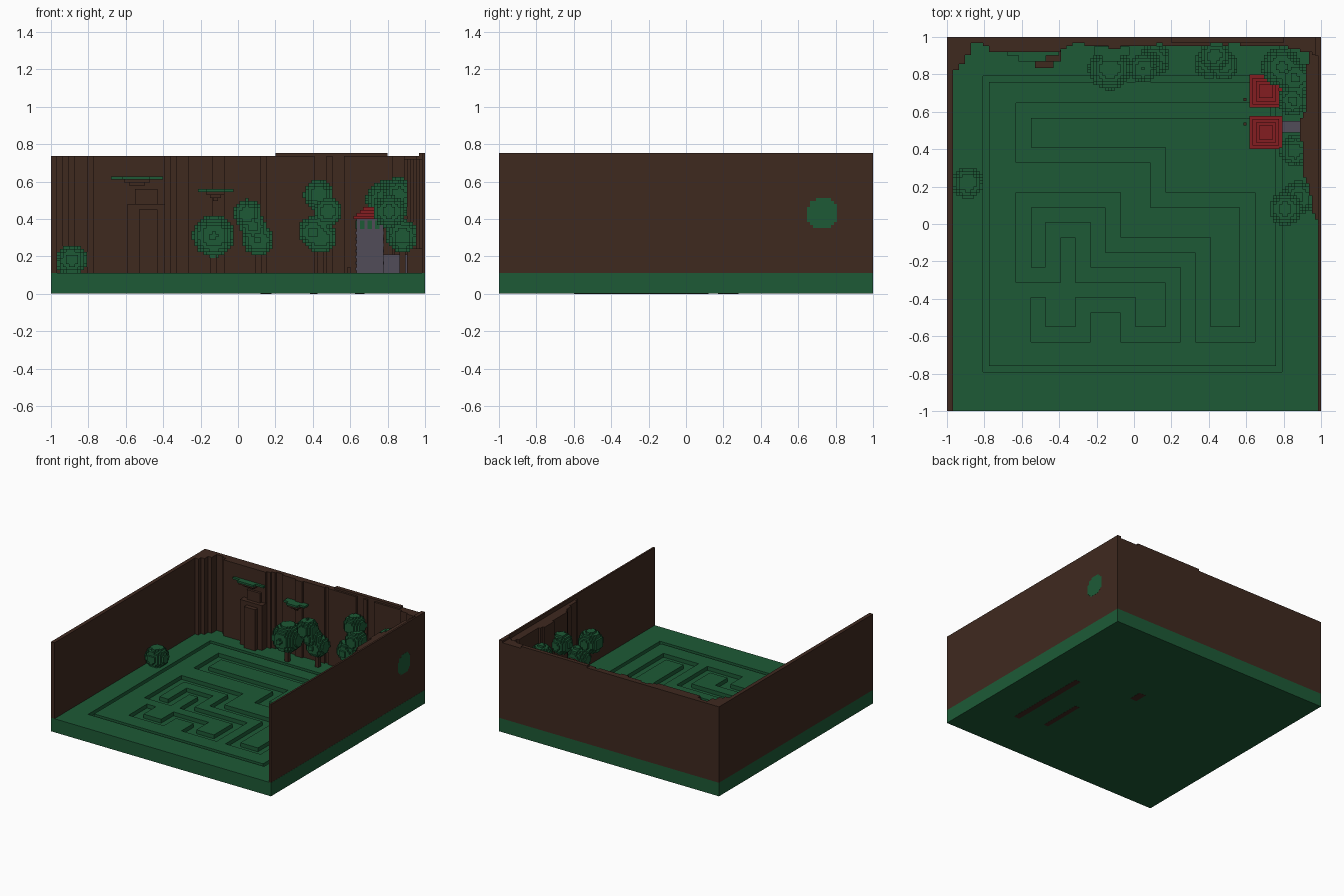
import bpy, bmesh, math, random
from mathutils import Vector

random.seed(4)
if "Cube" in bpy.data.objects:
    bpy.data.objects.remove(bpy.data.objects["Cube"])

N = 125
H = 2 / N          # block size
GROUND = 7 * H


def material(name, rgb):
    col = [((c / 255 + 0.055) / 1.055) ** 2.4 for c in rgb] + [1]
    m = bpy.data.materials.new(name)
    m.use_nodes = True
    m.diffuse_color = col
    bsdf = m.node_tree.nodes["Principled BSDF"]
    bsdf.inputs["Base Color"].default_value = col
    bsdf.inputs["Roughness"].default_value = 0.9
    return m


GREEN = material("grass green", (29, 90, 54))
BROWN = material("earth brown", (63, 41, 31))
RED = material("roof red", (132, 29, 33))
GREY = material("stone grey", (81, 76, 88))


def finish(name, bm, mat):
    mesh = bpy.data.meshes.new(name)
    bm.to_mesh(mesh)
    bm.free()
    mesh.materials.append(mat)
    obj = bpy.data.objects.new(name, mesh)
    bpy.context.collection.objects.link(obj)
    return obj


def add_box(bm, lo, hi):
    lo, hi = Vector(lo), Vector(hi)
    verts = bmesh.ops.create_cube(bm, size=1)["verts"]
    for v in verts:
        v.co = (lo + hi) / 2 + v.co * (hi - lo)
    return verts


def boxes(name, mat, items):
    bm = bmesh.new()
    for lo, hi in items:
        add_box(bm, lo, hi)
    return finish(name, bm, mat)


def prism(name, mat, outline, z0, z1):
    """Upright solid from a plan outline."""
    bm = bmesh.new()
    low = [bm.verts.new((x, y, z0)) for x, y in outline]
    high = [bm.verts.new((x, y, z1)) for x, y in outline]
    bm.faces.new(low[::-1])
    bm.faces.new(high)
    for i in range(len(low)):
        j = (i + 1) % len(low)
        bm.faces.new((low[i], low[j], high[j], high[i]))
    bmesh.ops.recalc_face_normals(bm, faces=bm.faces[:])
    return finish(name, bm, mat)


def blocky_blob(name, mat, balls):
    """Skin of all grid blocks whose centre lies in one of the balls."""
    cells = set()
    for x, y, z, r in balls:
        c, n = Vector((x, y, z)), int(r / H) + 2
        base = [int((x + 1) / H), int((y + 1) / H), int(z / H)]
        for i in range(-n, n + 1):
            for j in range(-n, n + 1):
                for k in range(-n, n + 1):
                    a = (base[0] + i, base[1] + j, base[2] + k)
                    p = Vector(((a[0] + .5) * H - 1, (a[1] + .5) * H - 1, (a[2] + .5) * H))
                    if (p - c).length < r and a[0] < N and a[1] < N:
                        cells.add(a)
    bm, verts = bmesh.new(), {}

    def vert(p):
        if p not in verts:
            verts[p] = bm.verts.new((p[0] * H - 1, p[1] * H - 1, p[2] * H))
        return verts[p]

    for cell in sorted(cells):
        for axis in range(3):
            for side in (0, 1):
                near = list(cell)
                near[axis] += 2 * side - 1
                if tuple(near) in cells:
                    continue
                ring = []
                for u, v in ((0, 0), (1, 0), (1, 1), (0, 1)):
                    p = list(cell)
                    p[axis] += side
                    p[(axis + 1) % 3] += u
                    p[(axis + 2) % 3] += v
                    ring.append(vert(tuple(p)))
                bm.faces.new(ring if side else ring[::-1])
    return finish(name, bm, mat)


def ragged(points, start, end):
    """Stepped depth profile, as (position, depth) corners on the block grid."""
    corners = []
    for i in range(start, end, 2):
        t = -1 + i * H
        for (a, u), (b, v) in zip(points, points[1:]):
            if a <= t + H <= b:
                d = u + (v - u) * (t + H - a) / (b - a) + random.uniform(-.006, .006)
        d = max(round(d / H), 1) * H
        if corners and abs(corners[-1][1] - d) < H / 2:
            corners.pop()
        else:
            corners.append((t, d))
        corners.append((min(t + 2 * H, -1 + end * H), d))
    return corners


# Ground: open tray with a block grid on top; the path and outer ring are sunk in
route = [(16, 0), (0, 0), (0, 3), (9, 3), (9, 6), (15, 6), (15, 15), (12, 15), (12, 9),
         (6, 9), (6, 6), (0, 6), (0, 11), (2, 11), (2, 8), (4, 8), (4, 11), (10, 11),
         (10, 15), (7, 15), (7, 13), (4, 13), (4, 15), (1, 15), (1, 13)]
path = [((5 * k - 37) * H, (38 - 5 * j) * H) for k, j in route]


def is_sunk(p):
    w = 2.5 * H
    for (a, b), (c, d) in zip(path, path[1:]):
        if min(a, c) - w < p.x < max(a, c) + w and min(b, d) - w < p.y < max(b, d) + w:
            return True
    return 0.765 < max(abs(p.x + .005), abs(p.y)) < 0.796


bm = bmesh.new()
bmesh.ops.create_grid(bm, x_segments=N, y_segments=N, size=1)
for v in bm.verts:
    v.co.z = GROUND
sunk = [f for f in bm.faces if is_sunk(f.calc_center_median())]
out = bmesh.ops.extrude_face_region(bm, geom=sunk)["geom"]
bmesh.ops.delete(bm, geom=[f for f in sunk if f.is_valid], context="FACES_ONLY")
for e in out:
    if isinstance(e, bmesh.types.BMVert):
        e.co.z -= 2 * H
tray = add_box(bm, (-1, -1, .001), (1, 1, GROUND))
bm.normal_update()
top = [f for f in {f for v in tray for f in v.link_faces} if f.normal.z > .9]
bmesh.ops.delete(bm, geom=top, context="FACES_ONLY")
finish("ground", bm, GREEN)
boxes("underside_slots", BROWN, [((.625, -.6, 0), (.675, .12, .0015)),
                                 ((.385, -.55, 0), (.425, -.18, .0015)),
                                 ((.12, .17, 0), (.18, .28, .0015))])

# Outer walls and the raised rim along the back
LOW, HIGH = 46 * H, 47 * H
boxes("left_wall", BROWN, [((-1, -1, GROUND), (-1 + 2 * H, .8, LOW))])
boxes("right_wall", BROWN, [((1 - H, -1, GROUND), (.999, 1, HIGH))])
boxes("back_rim", BROWN, [((.2, 1 - 2 * H, LOW), (.8, 1, HIGH)),
                          ((1 - 2 * H, .9, LOW), (1 - H, 1, HIGH))])

# Cliffs: ragged solids along the back and the right, overhanging near the front
back_depth = [(-1, .24), (-.95, .18), (-.9, .12), (-.86, .04), (-.8, .03), (-.77, .08), (-.4, .08),
              (-.3, .03), (-.1, .06), (.1, .04), (.3, .05), (.5, .04), (.8, .05), (1, .1)]
right_depth = [(0, .03), (.15, .06), (.3, .1), (.54, .105), (.62, .08), (.8, .08), (1, .06)]
back = [(t, 1 - d) for t, d in ragged(back_depth, 0, N - 1)]
prism("back_cliff", BROWN, [(-1, 1)] + back + [(back[-1][0], 1)], GROUND, LOW)
for name, start, z0, z1 in (("upper", 64, .24, LOW - H), ("lower", 92, GROUND, .24)):
    edge = [(1 - d, t) for t, d in ragged(right_depth, start, N - 4)]
    prism(name + "_right_cliff", BROWN,
          [(1 - H / 2, edge[0][1])] + edge + [(1 - H / 2, edge[-1][1])], z0, z1)
boxes("cliff_outcrop", BROWN, [((-.59, .87, GROUND), (-.39, .93, .48)),
                               ((-.53, .835, GROUND), (-.43, .87, .45)),
                               ((-.55, .9, .48), (-.43, .93, .56))])

# Mossy ledges with earth tapering below
for name, x, z, w in (("large_ledge", -.54, .61, .14), ("small_ledge", -.12, .545, .095)):
    boxes(name + "_moss", GREEN, [((x - w, .9, z), (x + w, .95, z + H)),
                                  ((x - w * .55, .87, z), (x + w * .5, .9, z + H))])
    boxes(name + "_earth", BROWN, [((x - w * s, .88 + .02 * i, z - (i + 1) * H),
                                    (x + w * s, .95, z - i * H))
                                   for i, s in enumerate((.5, .3, .15))])

# Trees and bushes: clusters of blocky balls on thin trunks
trees = {
    "left_bush": [(-.89, .22, .18, .083)],
    "round_tree": [(-.13, .83, .31, .112)],
    "leaning_tree": [(.05, .83, .43, .075), (.08, .85, .36, .07), (.11, .88, .285, .082)],
    "twisted_tree": [(.43, .9, .53, .08), (.48, .85, .44, .078), (.40, .86, .33, .08),
                     (.44, .87, .3, .085)],
    "near_tree": [(.81, .08, .44, .088), (.88, .14, .31, .088)],
    "middle_tree": [(.86, .39, .53, .08), (.85, .66, .54, .08)],
    "corner_tree": [(.79, .84, .5, .105), (.86, .78, .53, .09), (.93, .73, .43, .104)],
}
for name, balls in trees.items():
    blocky_blob(name + "_leaves", GREEN, balls)
    x, y, z, r = balls[-1]
    boxes(name + "_trunk", BROWN, [((x - H, y - H, GROUND), (x + H, y + H, z - r * .8))])

# Gate towers: body, raised bricks, window plates and stepped roof
X, R = .705, .072
for name, y in (("front_tower", .49), ("rear_tower", .71)):
    boxes(name + "_body", GREY, [((X - R, y - R, GROUND), (X + R, y + R, .4))])
    bricks, windows = [], []
    for row in range(7):
        z = .125 + row * 2 * H
        for col in range(3):
            t = (col - 1) * .048 + (.01 if row % 2 else -.01)
            for s in (-1, 1):
                e = sorted((s * R, s * (R + .004)))
                bricks.append(((X + t - .014, y + e[0], z), (X + t + .014, y + e[1], z + H)))
                bricks.append(((X + e[0], y + t - .014, z), (X + e[1], y + t + .014, z + H)))
    for t in (-.04, 0, .04):
        for s in (-1, 1):
            e = sorted((s * R, s * (R + .004)))
            windows.append(((X + t - .012, y + e[0], .345), (X + t + .012, y + e[1], .392)))
            windows.append(((X + e[0], y + t - .012, .345), (X + e[1], y + t + .012, .392)))
    boxes(name + "_bricks", GREY, bricks)
    boxes(name + "_windows", GREEN, windows)
    boxes(name + "_roof", RED, [((X - r, y - r, .4 + i * H), (X + r, y + r, .4 + (i + 1) * H))
                                for i, r in enumerate(.088 - .017 * n for n in range(4))])
    # Side wall and a gate post
    boxes(name + "_wall", GREY, [((X + R, y, GROUND), (.96, y + .06, .21))])
    py = .6 + (.065 if y > .6 else -.065)
    boxes(name + "_post", BROWN, [((.585, py - H / 2, GROUND), (.601, py + H / 2, GROUND + 2 * H))])
